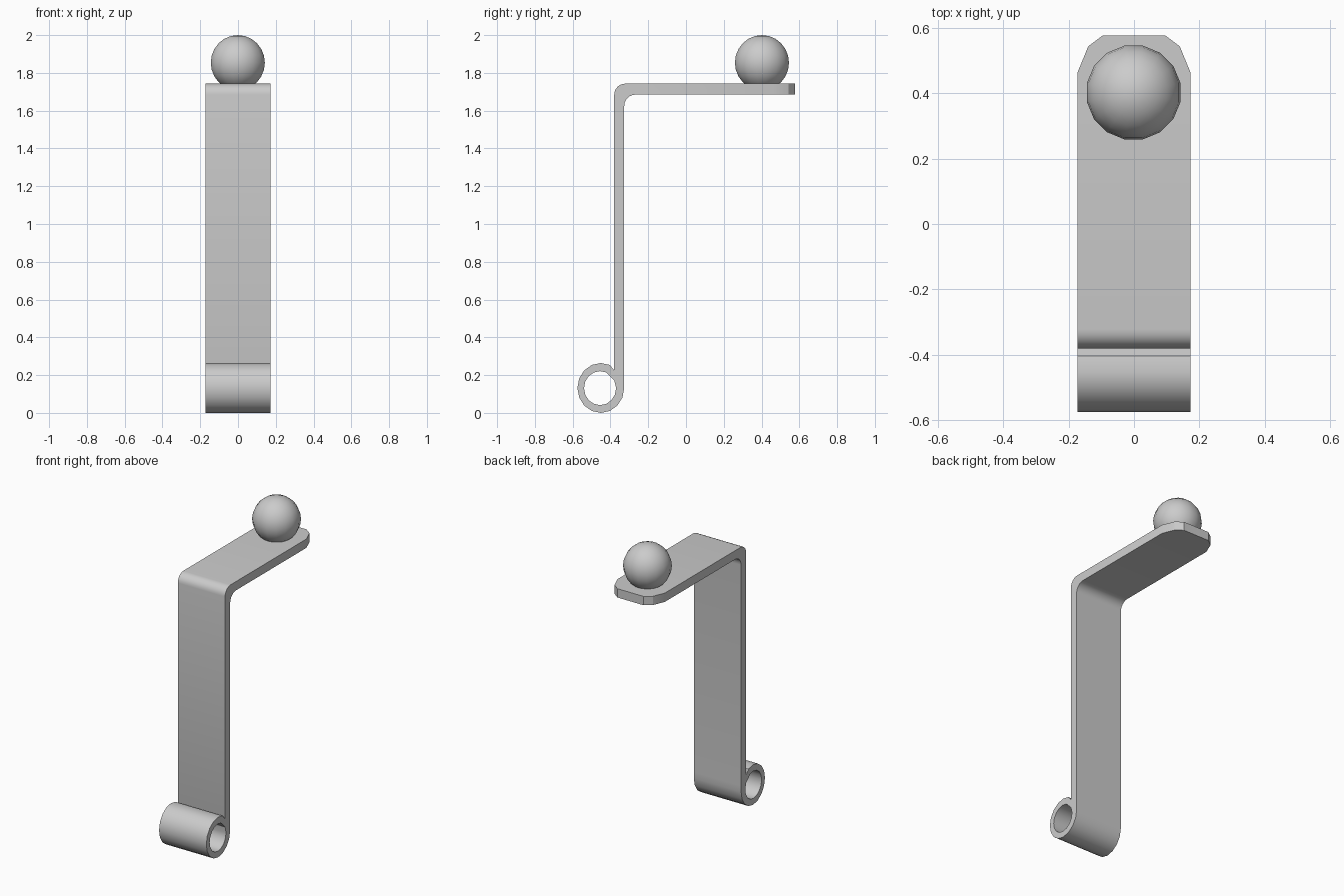
import bpy, bmesh
from math import sin, cos, radians

if "Cube" in bpy.data.objects:
    bpy.data.objects.remove(bpy.data.objects["Cube"])

metal = bpy.data.materials.new("grey metal")
metal.use_nodes = True
GREY = (0.6, 0.6, 0.6, 1)
metal.diffuse_color = GREY
metal.node_tree.nodes["Principled BSDF"].inputs["Base Color"].default_value = GREY

HALF = 0.172            # half the strap width
FRONT, BACK = -0.38, -0.327
UNDER, TOP = 1.685, 1.743


def arc(cy, cz, ry, rz, deg):
    return cy + ry * cos(radians(deg)), cz + rz * sin(radians(deg))


def finish(bm, name):
    bmesh.ops.recalc_face_normals(bm, faces=bm.faces)
    mesh = bpy.data.meshes.new(name)
    bm.to_mesh(mesh)
    bm.free()
    mesh.materials.append(metal)
    obj = bpy.data.objects.new(name, mesh)
    bpy.context.collection.objects.link(obj)
    bpy.ops.object.select_all(action='DESELECT')
    obj.select_set(True)
    bpy.context.view_layer.objects.active = obj
    bpy.ops.object.shade_smooth_by_angle(angle=radians(30))
    return obj


# Stations along the strap: (back/under point, front/top point, half width)
# Curl tip resting against the upright
stations = [((FRONT, 0.225), (FRONT, 0.172), HALF)]
# Rolled eye at the foot
for i in range(3, 17):
    a = 22.5 * i
    stations.append((arc(-0.451, 0.132, 0.124, 0.132, a),
                     arc(-0.455, 0.131, 0.085, 0.09, a), HALF))
# Upright
stations.append(((BACK, 0.172), (FRONT, 0.172), HALF))
# Bend at the top
for i in range(7):
    a = 180 - 15 * i
    stations.append((arc(BACK + 0.06, UNDER - 0.06, 0.06, 0.06, a),
                     arc(FRONT + 0.058, TOP - 0.058, 0.058, 0.058, a), HALF))
# Shelf with clipped corners
for y, half in ((0.465, HALF), (0.543, 0.14), (0.577, 0.095)):
    stations.append(((y, UNDER), (y, TOP), half))

# Loft the strap through the stations
bm = bmesh.new()
loops = []
for (y0, z0), (y1, z1), w in stations:
    loops.append([bm.verts.new(p) for p in
                  ((-w, y0, z0), (w, y0, z0), (w, y1, z1), (-w, y1, z1))])
for a, b in zip(loops, loops[1:]):
    for k in range(4):
        n = (k + 1) % 4
        bm.faces.new((a[k], a[n], b[n], b[k]))
bm.faces.new(loops[0])
bm.faces.new(loops[-1])
finish(bm, "bent_strap")

# Ball knob sunk slightly into the shelf
bm = bmesh.new()
bmesh.ops.create_uvsphere(bm, u_segments=16, v_segments=12, radius=0.146)
ball = finish(bm, "ball_knob")
ball.location = (-0.001, 0.402, 1.854)
ball.rotation_euler.z = radians(11.25)
